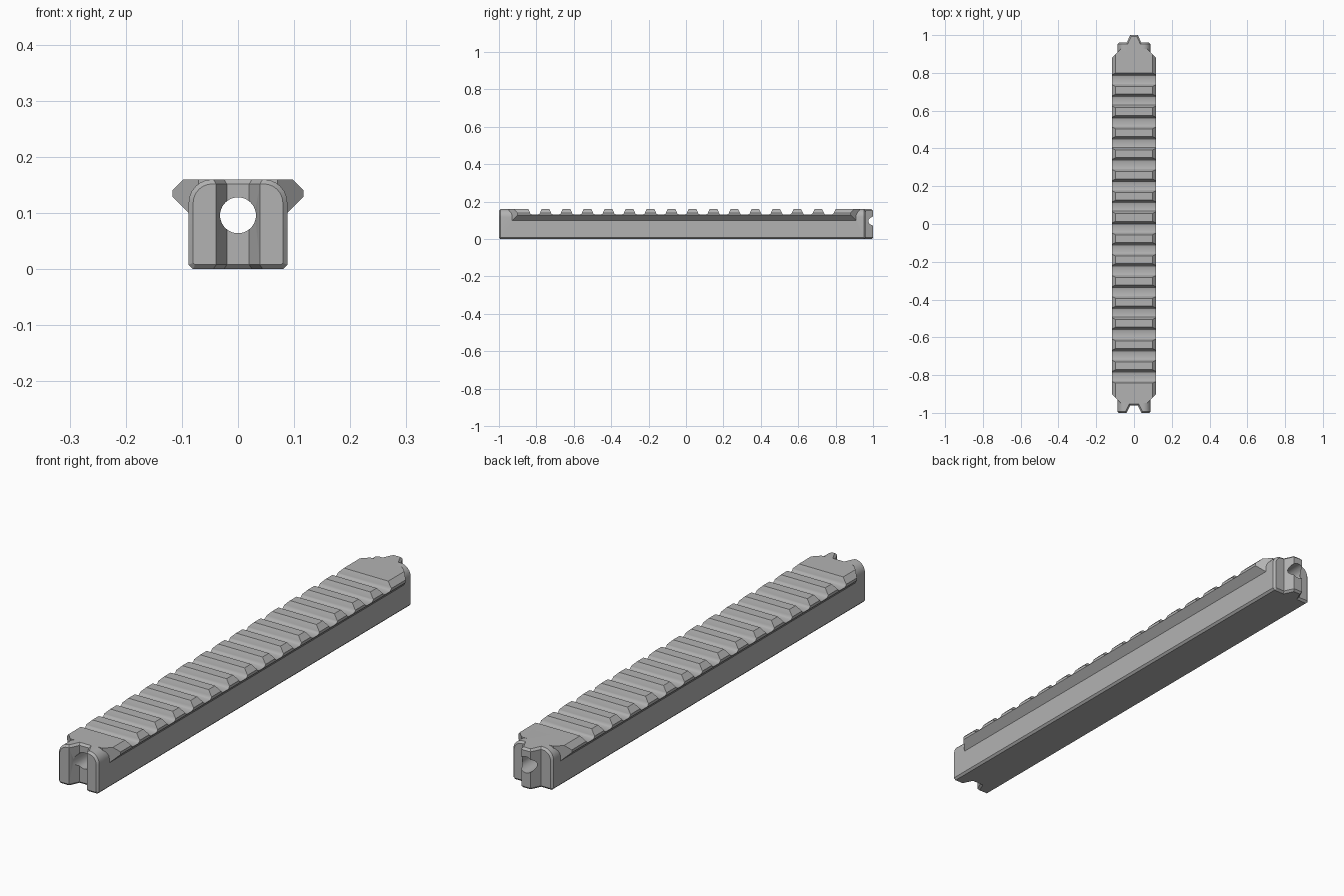
import bpy, bmesh, math
from mathutils import Vector

default = bpy.data.objects.get("Cube")
if default:
    bpy.data.objects.remove(default, do_unlink=True)

grey = bpy.data.materials.new("satin_grey")
grey.use_nodes = True
colour = (0.45, 0.45, 0.45, 1)
grey.diffuse_color = colour
grey.node_tree.nodes["Principled BSDF"].inputs["Base Color"].default_value = colour


def prism(name, outline, start, sweep):
    """Sweep a closed outline of 3D points along a vector."""
    bm = bmesh.new()
    face = bm.faces.new([bm.verts.new(Vector(p) + Vector(start)) for p in outline])
    moved = bmesh.ops.extrude_face_region(bm, geom=[face], use_keep_orig=True)["geom"]
    verts = [g for g in moved if isinstance(g, bmesh.types.BMVert)]
    bmesh.ops.translate(bm, verts=verts, vec=sweep)
    bmesh.ops.recalc_face_normals(bm, faces=bm.faces)
    mesh = bpy.data.meshes.new(name)
    bm.to_mesh(mesh)
    bm.free()
    mesh.materials.append(grey)
    obj = bpy.data.objects.new(name, mesh)
    bpy.context.collection.objects.link(obj)
    return obj


def boolean(target, tool, operation):
    mod = target.modifiers.new(operation, 'BOOLEAN')
    mod.operation = operation
    mod.solver = 'EXACT'
    mod.object = tool
    bpy.context.view_layer.objects.active = target
    bpy.ops.object.modifier_apply(modifier=mod.name)
    bpy.data.objects.remove(tool, do_unlink=True)


def mirrored(half):
    """Close a right-hand half outline with its mirror image."""
    return half + [(-x, v) for x, v in reversed(half)]


def section(half):
    return [(x, 0, z) for x, z in mirrored(half)]


def plan(half):
    return [(x, y, 0) for x, y in mirrored(half)]


# Body: round-shouldered bar with a groove in front and a tongue behind
R, W, H, C = 0.042, 0.088, 0.16, 0.008
shoulder = [(W - R + R * math.cos(a), H - R + R * math.sin(a))
            for a in (math.radians(15 * i) for i in range(7))]
rail = prism("rail", section([(W - C, 0), (W, C)] + shoulder), (0, -1.1, 0), (0, 2.2, 0))
ends = prism("ends_cutter", plan([(0.02, -0.96), (0.039, -1), (0.2, -1),
                                  (0.2, 0.96), (0.039, 0.96), (0.02, 1)]),
             (0, 0, -0.1), (0, 0, 0.4))
boolean(rail, ends, 'INTERSECT')

# Chamfer around both ends
bm = bmesh.new()
bm.from_mesh(rail.data)
bmesh.ops.remove_doubles(bm, verts=bm.verts, dist=0.0001)
rim = []
for e in bm.edges:
    if len(e.link_faces) == 2:
        low, high = sorted(abs(f.normal.y) for f in e.link_faces)
        if low < 0.1 and high > 0.3:
            rim.append(e)
bmesh.ops.bevel(bm, geom=rim, offset=C, offset_type='OFFSET', segments=1,
                affect='EDGES', clamp_overlap=True)
bm.to_mesh(rail.data)
bm.free()

# Dovetail head with its corners cut off in plan
head = prism("dovetail_head", section([(0.075, 0.087), (0.117, 0.129),
                                       (0.117, 0.14), (0.097, H)]),
             (0, -0.95, 0), (0, 1.9, 0))
corners = prism("corner_cutter", plan([(0.07, -0.947), (0.118, -0.899),
                                       (0.118, 0.879), (0.07, 0.927)]),
                (0, 0, -0.1), (0, 0, 0.4))
boolean(head, corners, 'INTERSECT')
boolean(rail, head, 'UNION')

# Evenly spaced cross slots with filleted floors
side = [(0.014, 0.131), (0.021, 0.133), (0.026, 0.138), (0.028, 0.144),
        (0.036, H), (0.036, 0.2)]
slot = [(0, y, z) for y, z in mirrored(side)]
PITCH, FIRST = 0.1122, -0.807
for i in range(15):
    cutter = prism("slot_cutter", slot, (-0.2, FIRST + i * PITCH, 0), (0.4, 0, 0))
    boolean(rail, cutter, 'DIFFERENCE')

# Lengthwise bore
circle = [(0.032 * math.cos(a), 0, 0.096 + 0.032 * math.sin(a))
          for a in (math.tau * i / 40 for i in range(40))]
boolean(rail, prism("bore_cutter", circle, (0, -1.2, 0), (0, 2.4, 0)), 'DIFFERENCE')

# Smooth the bore and shoulders, keep the machined edges sharp
bpy.ops.object.select_all(action='DESELECT')
rail.select_set(True)
bpy.context.view_layer.objects.active = rail
bpy.ops.object.shade_smooth_by_angle(angle=math.radians(28))
